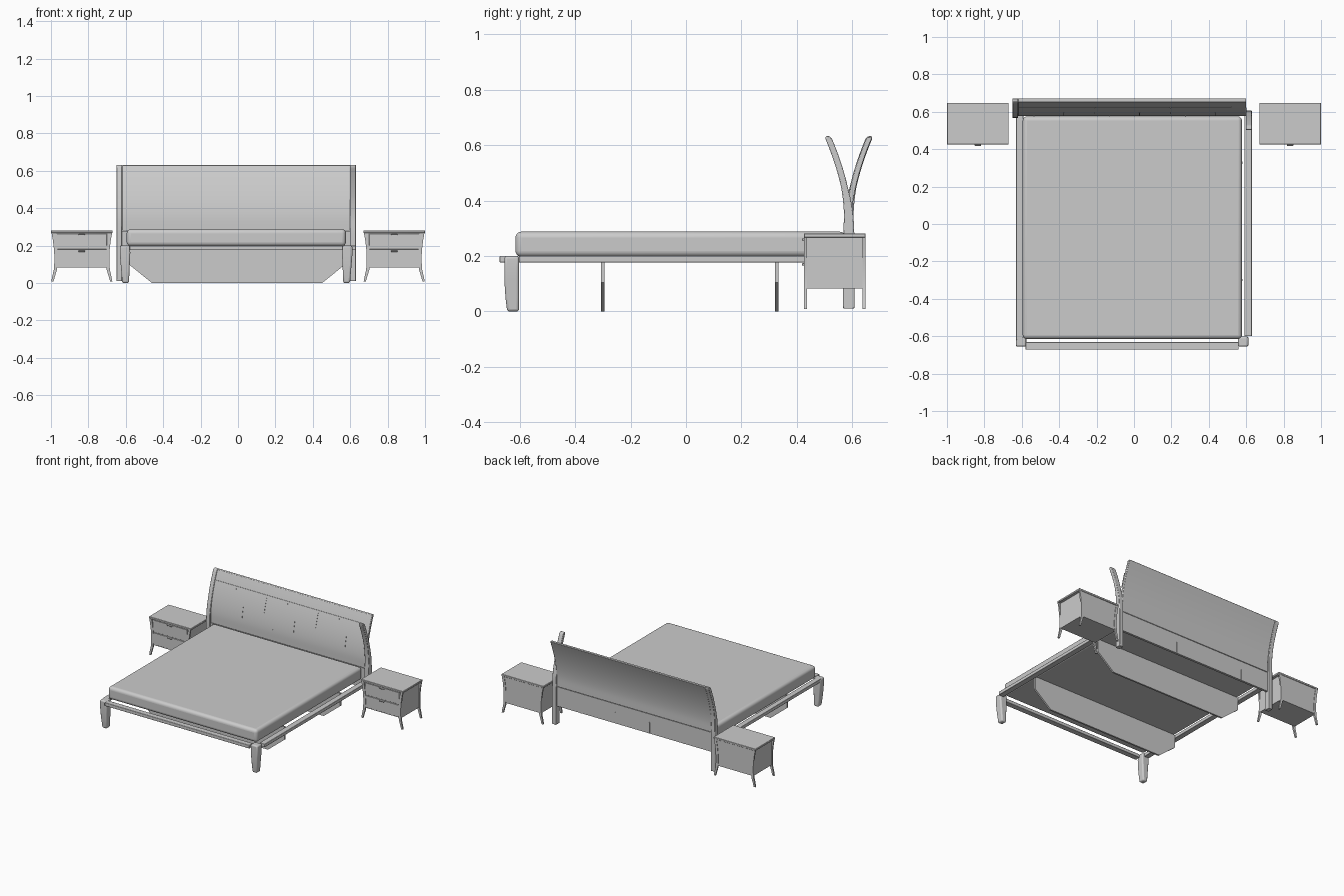
import bpy, bmesh, math

if "Cube" in bpy.data.objects:
    bpy.data.objects.remove(bpy.data.objects["Cube"])

grey = bpy.data.materials.new("plain grey")
grey.diffuse_color = (0.6, 0.6, 0.6, 1)
grey.use_nodes = True
grey.node_tree.nodes["Principled BSDF"].inputs["Base Color"].default_value = grey.diffuse_color


def finish(name, bm, bevel=0, segments=3):
    bmesh.ops.recalc_face_normals(bm, faces=bm.faces)
    me = bpy.data.meshes.new(name)
    bm.to_mesh(me)
    bm.free()
    me.materials.append(grey)
    ob = bpy.data.objects.new(name, me)
    bpy.context.collection.objects.link(ob)
    if bevel:
        m = ob.modifiers.new("round", 'BEVEL')
        m.width, m.segments, m.limit_method = bevel, segments, 'ANGLE'
        m.angle_limit = math.radians(40)
    return ob


def loft(name, rings, bevel=0, segments=3):
    """Skin closed rings of equal length and cap both ends."""
    bm = bmesh.new()
    vs = [[bm.verts.new(p) for p in r] for r in rings]
    n = len(rings[0])
    for a, b in zip(vs, vs[1:]):
        for i in range(n):
            j = (i + 1) % n
            bm.faces.new((a[i], a[j], b[j], b[i]))
    bm.faces.new(vs[0])
    bm.faces.new(vs[-1])
    return finish(name, bm, bevel, segments)


def ring(x0, x1, y0, y1, z):
    return [(x0, y0, z), (x1, y0, z), (x1, y1, z), (x0, y1, z)]


def box(name, x0, x1, y0, y1, z0, z1, bevel=0, segments=3):
    return loft(name, [ring(x0, x1, y0, y1, z0), ring(x0, x1, y0, y1, z1)], bevel, segments)


def lean(z):
    """How far the headboard curves away from vertical at height z."""
    return 0.0755 * max(0, (z - 0.33) / 0.30) ** 1.7


def curved(name, x0, x1, z0, z1, thick, side=1, shift=0, steps=16, bevel=0):
    """Upright slab that follows the headboard curve."""
    rings = []
    for i in range(steps + 1):
        z = z0 + (z1 - z0) * i / steps
        y, h = 0.587 + side * lean(z) + shift, thick(z) / 2
        rings.append(ring(x0, x1, y - h, y + h, z))
    return loft(name, rings, bevel, 2)


# mattress
box("mattress", -0.595, 0.577, -0.615, 0.575, 0.197, 0.288, 0.022, 5)

# bed rails
box("front_rail", -0.58, 0.56, -0.672, -0.632, 0.176, 0.2, 0.003, 2)
box("left_rail", -0.63, -0.592, -0.62, 0.58, 0.176, 0.2, 0.003, 2)
box("right_rail", 0.59, 0.63, -0.6, 0.58, 0.176, 0.2, 0.003, 2)

# front legs: rounded and tapering inwards towards the floor
for name, cx, s in (("left_front_leg", -0.604, -1), ("right_front_leg", 0.584, 1)):
    rings = []
    for z, w, f in ((0, 0.018, 0.010), (0.05, 0.021, 0.004), (0.11, 0.025, 0),
                    (0.16, 0.028, 0), (0.2, 0.027, 0)):
        c = cx - s * 0.3 * (0.028 - w)
        rings.append(ring(c - w, c + w, -0.655 + f, -0.602, z))
    loft(name, rings, 0.009)

# cross supports with cut lower corners
for name, y in (("front_support", -0.3), ("rear_support", 0.327)):
    outline = [(-0.59, 0.197), (-0.59, 0.105), (-0.46, 0), (0.45, 0), (0.58, 0.105), (0.58, 0.197)]
    loft(name, [[(x, yy, z) for x, z in outline] for yy in (y - 0.006, y + 0.006)])


# headboard posts: the left leans back, the right leans forward
def post_thick(z):
    t = min(1, max(0, (z - 0.28) / 0.17))
    if z > 0.622:
        return 0.014
    return 0.04 - 0.016 * t


curved("left_headboard_post", -0.65, -0.62, 0.01, 0.632, post_thick, 1, 0, 60, 0.003)
curved("right_headboard_post", 0.598, 0.63, 0.01, 0.632, post_thick, -1, 0, 60, 0.003)

# headboard panels
curved("headboard_panel", -0.62, 0.6, 0.28, 0.63, lambda z: 0.02, 1, 0, 20, 0.003)
box("lower_headboard_panel", -0.62, 0.598, 0.579, 0.595, 0.14, 0.278)

# thin seams in a staggered pattern on the front face of the headboard
seams = [(x0 + 0.405 * i, a, b) for x0, a, b in
         ((-0.535, 0.29, 0.36), (-0.375, 0.355, 0.465), (-0.21, 0.455, 0.55), (-0.45, 0.54, 0.562))
         for i in range(3)]
for k, (x, a, b) in enumerate(seams):
    curved(f"headboard_seam_{k + 1}", x - 0.002, x + 0.002, a, b, lambda z: 0.003, 1, -0.0105, 6)
curved("headboard_top_seam", -0.615, 0.52, 0.562, 0.567, lambda z: 0.003, 1, -0.011, 2)
for k in range(4):
    x = -0.4 + 0.27 * k
    box(f"lower_panel_seam_{k + 1}", x - 0.002, x + 0.002, 0.5945, 0.597, 0.14, 0.22)


# nightstands
def nightstand(side, cx):
    box(side + "_nightstand_top", cx - 0.165, cx + 0.165, 0.425, 0.648, 0.267, 0.281, 0.002, 1)
    box(side + "_nightstand_cabinet", cx - 0.145, cx + 0.145, 0.434, 0.644, 0.083, 0.268)
    for k, z in enumerate((0.09, 0.18)):
        box(f"{side}_drawer_{k + 1}", cx - 0.134, cx + 0.134, 0.428, 0.436, z, z + 0.084, 0.001, 1)
        box(f"{side}_drawer_handle_{k + 1}", cx - 0.018, cx + 0.018, 0.418, 0.43,
            z + 0.076, z + 0.084, 0.003, 2)
    # slim S-curved legs: (outer offset, width, height)
    shape = ((0.163, 0.012, 0.009), (0.158, 0.014, 0.035), (0.15, 0.017, 0.07), (0.147, 0.018, 0.11),
             (0.147, 0.018, 0.15), (0.15, 0.018, 0.19), (0.155, 0.018, 0.23), (0.162, 0.018, 0.268))
    for s, sn in ((-1, "left"), (1, "right")):
        for y, yn in ((0.426, "front"), (0.636, "rear")):
            rings = []
            for off, w, z in shape:
                x0, x1 = sorted((cx + s * off, cx + s * (off - w)))
                rings.append(ring(x0, x1, y, y + 0.011, z))
            loft(f"{side}_nightstand_{yn}_{sn}_leg", rings)


nightstand("left", -0.835)
nightstand("right", 0.835)

# smooth shading with sharp edges kept
obs = list(bpy.context.collection.objects)
for ob in obs:
    ob.select_set(True)
bpy.context.view_layer.objects.active = obs[0]
bpy.ops.object.shade_smooth_by_angle(angle=math.radians(35))
